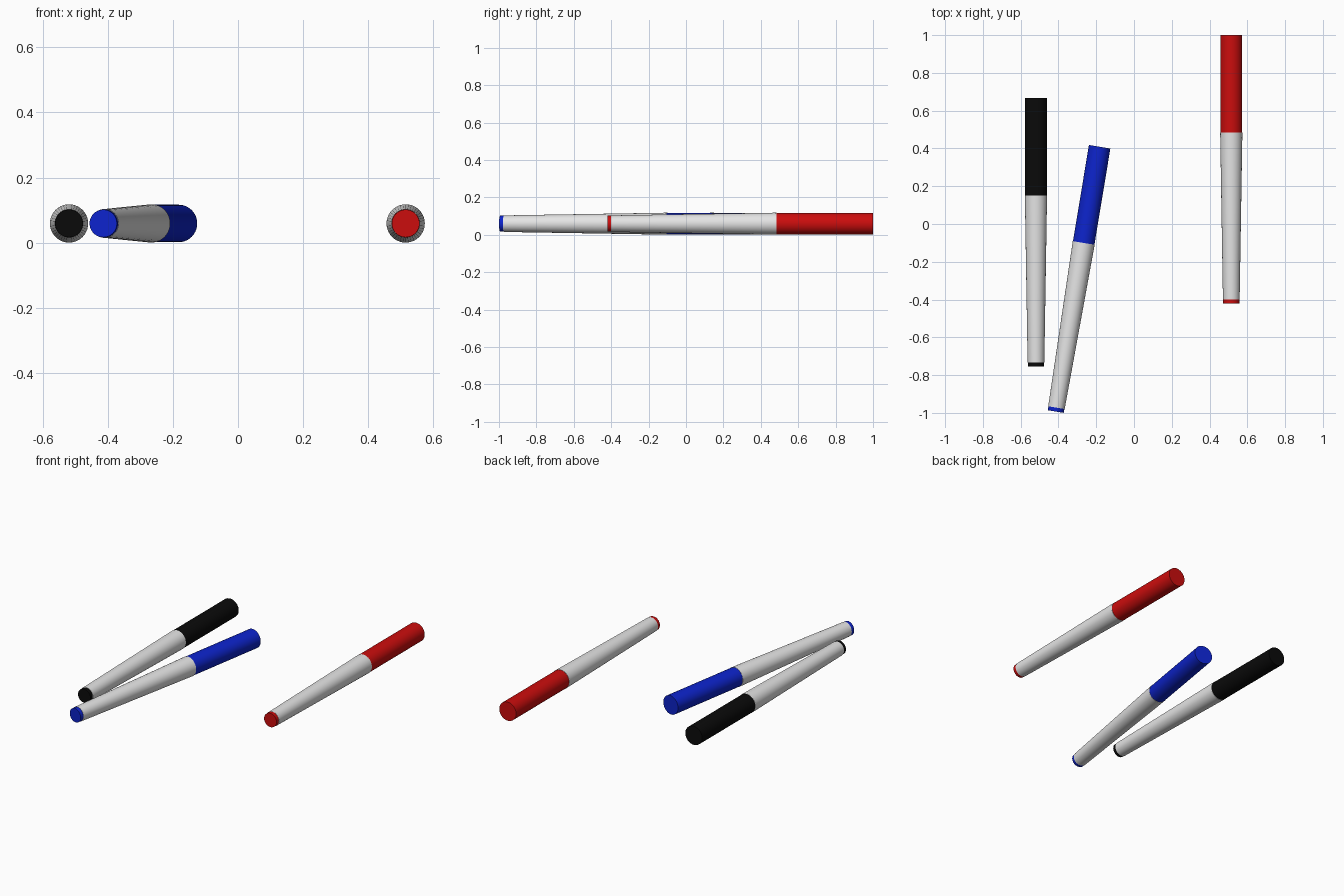
import bpy, math
from mathutils import Vector

if "Cube" in bpy.data.objects:
    bpy.data.objects.remove(bpy.data.objects["Cube"])

SIDES = 40
Z = 0.0592          # height of every pen axis


def material(name, rgb):
    m = bpy.data.materials.new(name)
    m.diffuse_color = (*rgb, 1)
    m.use_nodes = True
    m.node_tree.nodes["Principled BSDF"].inputs["Base Color"].default_value = m.diffuse_color
    return m


white = material("white barrel", (0.78, 0.78, 0.78))
black = material("black ink", (0.003, 0.003, 0.003))
blue = material("blue ink", (0.004, 0.017, 0.6))
red = material("red ink", (0.6, 0.004, 0.004))


def section(name, base, angle, y0, y1, r0, r1, mat):
    """Round section lying along the pen axis, from distance y0 to y1 behind the tip."""
    axis = Vector((math.sin(angle), math.cos(angle), 0))
    bpy.ops.mesh.primitive_cone_add(
        vertices=SIDES, radius1=r0, radius2=r1, depth=y1 - y0,
        location=Vector((base[0], base[1], Z)) + axis * (y0 + y1) / 2,
        rotation=(-math.pi / 2, 0, -angle))
    ob = bpy.context.object
    ob.name = name
    ob.data.materials.append(mat)
    bpy.ops.object.shade_smooth_by_angle(angle=math.radians(30))


def pen(colour, base, angle, mat):
    # coloured end plug, tapered white barrel, coloured cap
    section(colour + "_end_plug", base, angle, 0, 0.021, 0.0425, 0.043, mat)
    section(colour + "_barrel", base, angle, 0.021, 0.905, 0.0442, 0.0588, white)
    section(colour + "_cap", base, angle, 0.905, 1.421, 0.0575, 0.0575, mat)


pen("black", (-0.519, -0.755), 0, black)
pen("blue", (-0.414, -0.993), math.radians(9.4), blue)
pen("red", (0.515, -0.421), 0, red)
